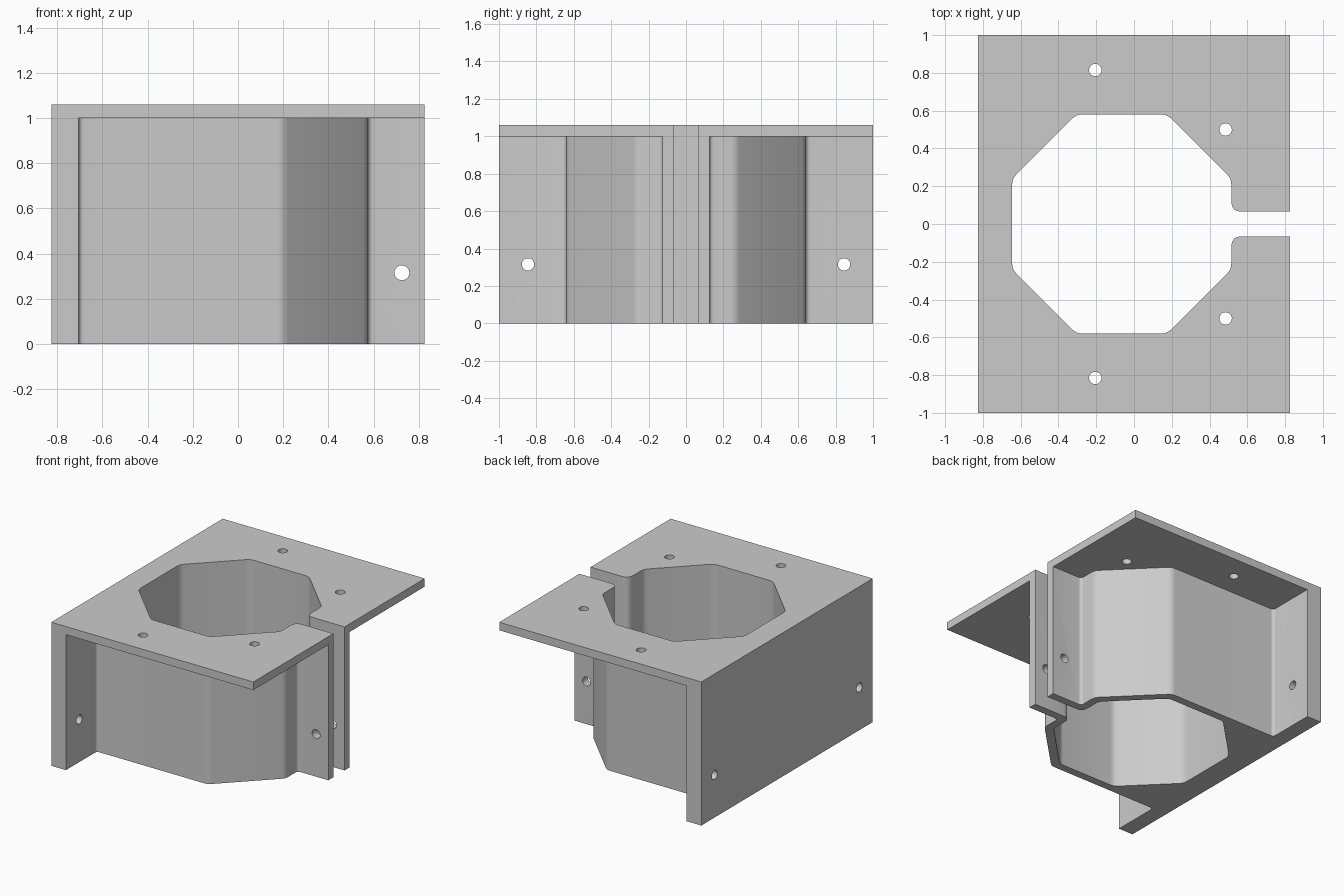
import bpy, bmesh, math
from mathutils import Vector, Matrix

cube = bpy.data.objects.get("Cube")
if cube:
    bpy.data.objects.remove(cube, do_unlink=True)

grey = bpy.data.materials.new("light grey")
grey.use_nodes = True
colour = (0.6, 0.6, 0.6, 1)
grey.diffuse_color = colour
grey.node_tree.nodes["Principled BSDF"].inputs["Base Color"].default_value = colour

TOP, UNDERSIDE = 1.06, 1.0
HOLE_RADIUS = 0.033


def make_object(name, bm):
    bmesh.ops.recalc_face_normals(bm, faces=bm.faces)
    mesh = bpy.data.meshes.new(name)
    bm.to_mesh(mesh)
    bm.free()
    mesh.materials.append(grey)
    obj = bpy.data.objects.new(name, mesh)
    bpy.context.collection.objects.link(obj)
    return obj


def rounded(half, steps=4):
    """Mirror a half outline (x, y, corner cut) across y and round its corners."""
    full = half + [(x, -y, r) for x, y, r in reversed(half)]
    points = []
    for i, (x, y, cut) in enumerate(full):
        p = Vector((x, y))
        if not cut:
            points.append(p)
            continue
        a = p + (Vector(full[i - 1][:2]) - p).normalized() * cut
        b = p + (Vector(full[(i + 1) % len(full)][:2]) - p).normalized() * cut
        for k in range(steps + 1):
            t = k / steps
            points.append(a * (1 - t) ** 2 + p * 2 * t * (1 - t) + b * t ** 2)
    return points


def prism(name, points, low, high):
    bm = bmesh.new()
    face = bm.faces.new([bm.verts.new((p.x, p.y, low)) for p in points])
    moved = bmesh.ops.extrude_face_region(bm, geom=[face])["geom"]
    bmesh.ops.translate(bm, vec=(0, 0, high - low),
                        verts=[v for v in moved if isinstance(v, bmesh.types.BMVert)])
    return make_object(name, bm)


def drill(name, centre, axis, depth):
    bm = bmesh.new()
    turn = Vector((0, 0, 1)).rotation_difference(Vector(axis)).to_matrix().to_4x4()
    bmesh.ops.create_cone(bm, cap_ends=True, segments=24, radius1=HOLE_RADIUS,
                          radius2=HOLE_RADIUS, depth=depth,
                          matrix=Matrix.Translation(centre) @ turn)
    return make_object(name, bm)


def combine(target, tool, operation):
    mod = target.modifiers.new(operation.lower(), "BOOLEAN")
    mod.operation, mod.solver, mod.object = operation, "EXACT", tool
    bpy.context.view_layer.objects.active = target
    bpy.ops.object.modifier_apply(modifier=mod.name)
    bpy.data.objects.remove(tool, do_unlink=True)


# Body: mounting wall, octagonal shell and clamp flanges
bracket = prism("clamp_bracket", rounded([
    (-0.825, 1, 0), (-0.705, 1, 0), (-0.705, 0.64, 0.025), (0.2, 0.64, 0.03),
    (0.575, 0.265, 0.03), (0.575, 0.125, 0.025), (0.825, 0.125, 0)]), 0, 1.03)

# Top plate
plate = prism("top_plate", rounded([(-0.825, 1, 0), (0.825, 1, 0)]), UNDERSIDE, TOP)
combine(bracket, plate, "UNION")

# Octagonal bore with the clamp slot
bore = prism("bore_cutter", rounded([
    (-0.645, 0.24, 0.03), (-0.305, 0.58, 0.03), (0.175, 0.58, 0.03),
    (0.515, 0.24, 0.03), (0.515, 0.065, 0.055), (0.9, 0.065, 0)]), -0.1, 1.2)
combine(bracket, bore, "DIFFERENCE")

# Screw holes in the plate and the mounting wall, on both sides
for side in (-1, 1):
    for centre, axis in (((-0.205, side * 0.815, 1.03), (0, 0, 1)),
                         ((0.485, side * 0.5, 1.03), (0, 0, 1)),
                         ((-0.765, side * 0.845, 0.315), (1, 0, 0))):
        combine(bracket, drill("hole_cutter", centre, axis, 0.2), "DIFFERENCE")

# Clamp screw hole through both flanges
combine(bracket, drill("hole_cutter", (0.725, 0, 0.315), (0, 1, 0), 0.5), "DIFFERENCE")

bpy.ops.object.select_all(action="DESELECT")
bracket.select_set(True)
bpy.context.view_layer.objects.active = bracket
bpy.ops.object.shade_smooth_by_angle(angle=math.radians(35))
